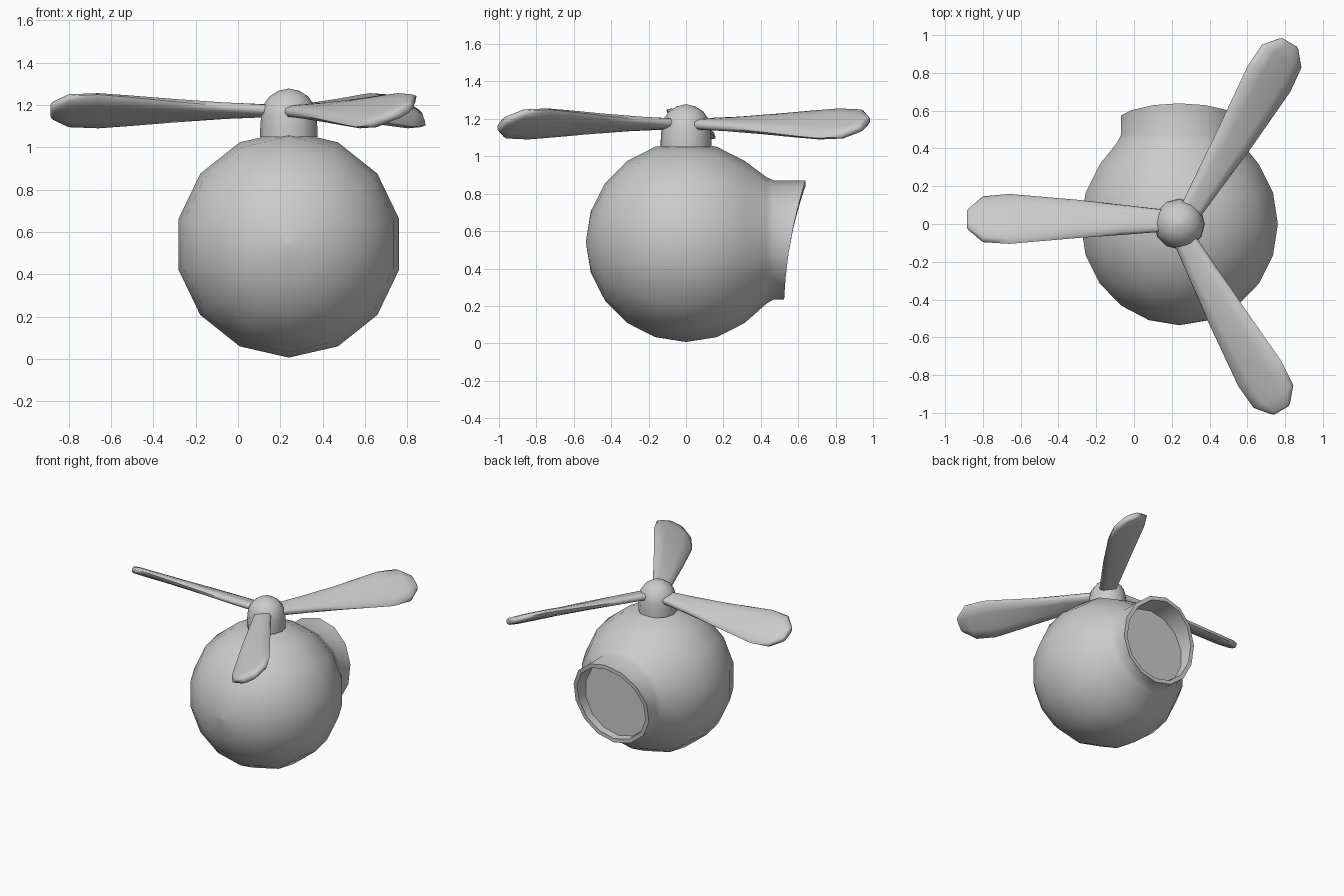
import bpy, bmesh, math
from mathutils import Matrix, Vector

cube = bpy.data.objects.get("Cube")
if cube:
    bpy.data.objects.remove(cube, do_unlink=True)

GREY = (0.6, 0.6, 0.6, 1)
mat = bpy.data.materials.new("plain grey")
mat.use_nodes = True
mat.diffuse_color = GREY
mat.node_tree.nodes["Principled BSDF"].inputs["Base Color"].default_value = GREY

CX = 0.24  # shared axis of body and rotor


def loft(name, rings, angle):
    """Skin equal-sized rings of points, cap both ends, smooth by angle."""
    bm = bmesh.new()
    loops = [[bm.verts.new(p) for p in ring] for ring in rings]
    n = len(loops[0])
    for a, b in zip(loops, loops[1:]):
        for i in range(n):
            j = (i + 1) % n
            bm.faces.new((a[i], a[j], b[j], b[i]))
    bm.faces.new(loops[0])
    bm.faces.new(loops[-1])
    bmesh.ops.remove_doubles(bm, verts=bm.verts, dist=0.0001)
    bmesh.ops.recalc_face_normals(bm, faces=bm.faces)
    mesh = bpy.data.meshes.new(name)
    bm.to_mesh(mesh)
    bm.free()
    mesh.materials.append(mat)
    ob = bpy.data.objects.new(name, mesh)
    bpy.context.collection.objects.link(ob)
    bpy.ops.object.select_all(action="DESELECT")
    ob.select_set(True)
    bpy.context.view_layer.objects.active = ob
    bpy.ops.object.shade_smooth_by_angle(angle=math.radians(angle))
    return ob


# Round body with a flared neck at the back, turned about the y axis
SIDES = 14
R = 0.535


def body_ring(y, r, zc=0.542, slant=False):
    pts = []
    for i in range(SIDES):
        a = math.tau * i / SIDES
        t = math.cos(a)
        yy = 0.56 + 0.057 * t + 0.022 * t * t if slant else y
        pts.append((CX + r * math.sin(a), yy, zc + r * t))
    return pts


rings = []
for k in range(10):
    a = math.radians(max(18 * k, 0.5))
    if k < 8:
        rings.append(body_ring(-R * math.cos(a), R * math.sin(a)))
rings += [
    body_ring(0.43, 0.338, 0.55),
    body_ring(0.47, 0.318, 0.553),
    body_ring(0, 0.318, 0.553, True),    # outer lip
    body_ring(0, 0.288, 0.553, True),    # inner lip
    body_ring(0.475, 0.282, 0.553),      # recessed end plate
]
loft("body_with_neck", rings, 60)

# Domed rotor hub on a short straight collar
HUB = [(0.135, 1.05), (0.135, 1.09), (0.131, 1.15), (0.12, 1.2),
       (0.092, 1.24), (0.05, 1.267), (0.006, 1.277)]
loft("rotor_hub", [[(CX + r * math.cos(math.tau * i / 12),
                     r * math.sin(math.tau * i / 12), z) for i in range(12)]
                   for r, z in HUB], 60)

# Twisted blade: distance out, sideways centre, chord, thickness, pitch
STATIONS = [(0.09, 0.018, 0.12, 0.055, 8), (0.3, 0.022, 0.165, 0.055, 16),
            (0.54, 0.027, 0.22, 0.055, 23), (0.75, 0.027, 0.27, 0.055, 28),
            (0.9, 0.027, 0.305, 0.055, 30), (1.04, 0.025, 0.28, 0.055, 30),
            (1.115, 0.025, 0.13, 0.05, 28), (1.125, 0.025, 0.1, 0.03, 28)]


def blade_ring(dist, side, chord, thick, pitch, turn):
    spin = Matrix.Rotation(turn, 3, "Z")
    tilt = Matrix.Rotation(math.radians(-pitch), 3, "X")
    pts = []
    for i in range(10):
        a = math.tau * i / 10
        c, s = math.cos(a), math.sin(a)
        flat = Vector((0, chord / 2 * math.copysign(abs(c) ** 0.7, c),
                       thick / 2 * math.copysign(abs(s) ** 0.6, s)))
        p = spin @ (Vector((-dist, side, 0)) + tilt @ flat)
        pts.append(p + Vector((CX, 0, 1.173)))
    return pts


for k in range(3):
    turn = math.tau * k / 3
    loft(f"rotor_blade_{k + 1}", [blade_ring(*s, turn) for s in STATIONS], 60)
